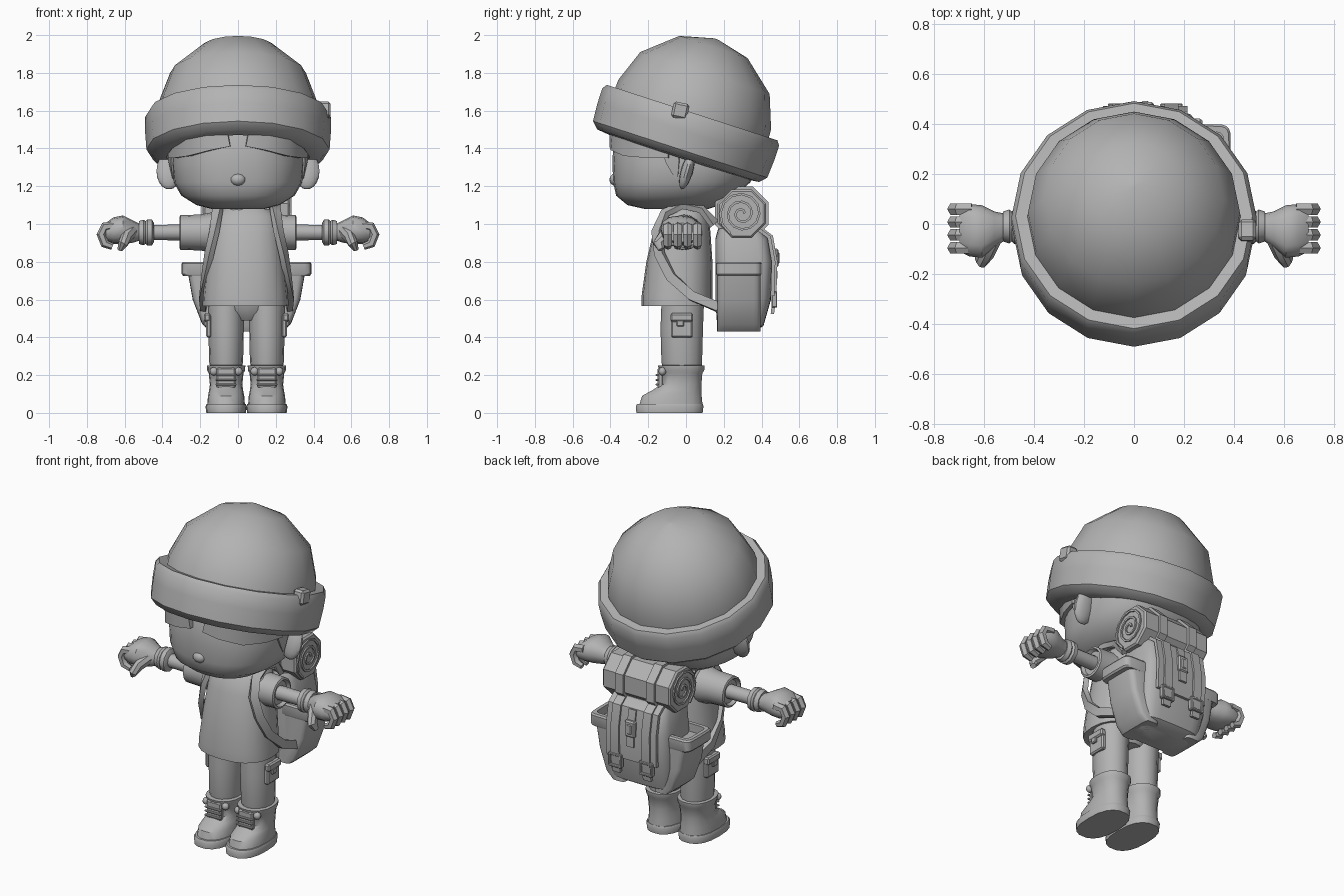
import bpy, bmesh
from math import cos, sin, pi, radians
from mathutils import Matrix, Vector

cube = bpy.data.objects.get("Cube")
if cube:
    bpy.data.objects.remove(cube, do_unlink=True)

grey = bpy.data.materials.new("plain grey")
grey.use_nodes = True
COLOR = (0.45, 0.45, 0.45, 1)
grey.diffuse_color = COLOR
grey.node_tree.nodes["Principled BSDF"].inputs["Base Color"].default_value = COLOR

BODY = 0.045  # torso, legs and pack sit slightly to the left of the head
ROT_X = Matrix.Rotation(pi / 2, 4, 'Y')  # turns a loft from z to x
I = Matrix.Identity(4)


def finish(name, bm, mat=I, angle=40):
    bmesh.ops.transform(bm, matrix=mat, verts=bm.verts)
    bmesh.ops.recalc_face_normals(bm, faces=bm.faces)
    me = bpy.data.meshes.new(name)
    bm.to_mesh(me)
    bm.free()
    me.materials.append(grey)
    ob = bpy.data.objects.new(name, me)
    bpy.context.collection.objects.link(ob)
    bpy.ops.object.select_all(action='DESELECT')
    ob.select_set(True)
    bpy.context.view_layer.objects.active = ob
    bpy.ops.object.shade_smooth_by_angle(angle=radians(angle))
    return ob


def skin(bm, loops, closed=False):
    pairs = list(zip(loops, loops[1:]))
    if closed:
        pairs.append((loops[-1], loops[0]))
    else:
        bm.faces.new(loops[0])
        bm.faces.new(loops[-1])
    for a, b in pairs:
        for i in range(len(a)):
            j = (i + 1) % len(a)
            bm.faces.new((a[i], a[j], b[j], b[i]))


def loft(name, rings, mat=I, n=16, power=2.0, angle=40):
    """Rings are (z, centre x, half width, y from, y to)."""
    bm = bmesh.new()
    loops = []
    for z, cx, rx, y0, y1 in rings:
        loop = []
        for k in range(n):
            c, s = cos(2 * pi * k / n), sin(2 * pi * k / n)
            px = abs(c) ** (2 / power) * (1 if c > 0 else -1)
            py = abs(s) ** (2 / power) * (1 if s > 0 else -1)
            loop.append(bm.verts.new((cx + rx * px, (y0 + y1) / 2 + (y1 - y0) / 2 * py, z)))
        loops.append(loop)
    skin(bm, loops)
    return finish(name, bm, mat, angle)


def turned(name, profile, mat=I, n=16, angle=40):
    return loft(name, [(z, 0, r, -r, r) for r, z in profile], mat, n, angle=angle)


def sweep(name, pts, w, t, normal, mat=I, n=4, scale=None, closed=False):
    """Band or tube along points; w lies across the surface, t along its normal."""
    bm = bmesh.new()
    pts = [Vector(p) for p in pts]
    m = len(pts)
    loops = []
    for i, p in enumerate(pts):
        a = pts[(i - 1) % m] if closed else pts[max(i - 1, 0)]
        b = pts[(i + 1) % m] if closed else pts[min(i + 1, m - 1)]
        tan = (b - a).normalized()
        nor = Vector(normal(p))
        nor = (nor - tan * nor.dot(tan)).normalized()
        side = tan.cross(nor)
        k = scale[i] if scale else 1
        f = 0.7071 if n == 4 else 0.5
        loops.append([bm.verts.new(p + side * w * k * f * cos(2 * pi * (j + .5) / n)
                                   + nor * t * k * f * sin(2 * pi * (j + .5) / n)) for j in range(n)])
    skin(bm, loops, closed)
    return finish(name, bm, mat)


def box(name, loc, size, mat=I, bevel=0.008):
    bm = bmesh.new()
    bmesh.ops.create_cube(bm, size=1, matrix=Matrix.Diagonal((*size, 1)))
    bmesh.ops.bevel(bm, geom=bm.edges[:], offset=bevel, segments=1, affect='EDGES')
    return finish(name, bm, Matrix.Translation(loc) @ mat, 25)


def ball(name, loc, size, mat=I):
    bm = bmesh.new()
    bmesh.ops.create_uvsphere(bm, u_segments=14, v_segments=10, radius=1, matrix=Matrix.Diagonal((*size, 1)))
    return finish(name, bm, Matrix.Translation(loc) @ mat)


# Hat, tilted back
hat = Matrix.Translation((0, 0, 1.49)) @ Matrix.Rotation(radians(-18), 4, 'X')
turned("hat_brim", [(.33, -.11), (.38, -.143), (.45, -.135), (.485, -.1), (.492, 0),
                    (.492, .08), (.475, .105), (.42, .1)], hat)
turned("hat_dome", [(.43, .05), (.425, .15), (.36, .325), (.19, .47), (.01, .515)], hat, angle=60)
box("hat_clip", (.455, -.03, 1.6), (.07, .085, .085), Matrix.Rotation(radians(-12), 4, 'X'), .012)

# Head and face
loft("head", [(1.08, 0, .14, -.22, .12), (1.10, 0, .22, -.31, .18), (1.15, 0, .30, -.37, .26),
              (1.22, 0, .34, -.385, .34), (1.32, 0, .35, -.39, .385), (1.42, 0, .345, -.385, .4),
              (1.5, 0, .33, -.36, .38)], n=28, power=2.4)
ball("nose", (0, -.375, 1.235), (.04, .03, .032))
turned("neck", [(.075, .98), (.075, 1.12)], Matrix.Translation((.01, 0, 0)))

# Shirt
loft("shirt", [(.565, 0, .228, -.235, .14), (.62, 0, .225, -.235, .14), (.8, 0, .207, -.21, .14),
               (.95, 0, .19, -.175, .13), (1.04, 0, .175, -.14, .12), (1.08, 0, .13, -.1, .1)],
     Matrix.Translation((BODY - .005, 0, 0)), 20, 2.4)
turned("collar", [(.09, 1.05), (.095, 1.09), (.08, 1.1), (.075, 1.06)], Matrix.Translation((.01, -.01, 0)))
loft("pelvis", [(.49, BODY, .08, -.08, .07), (.54, BODY, .17, -.12, .09), (.6, BODY, .19, -.13, .1)])


def outward(p):
    return (p.x, p.y, 0)


for s, side in ((1, "left"), (-1, "right")):
    flip = Matrix.Diagonal((s, 1, 1, 1))
    # Hair and ear
    sweep(side + "_fringe", [(.05, -.39, 1.46), (.15, -.38, 1.44), (.26, -.315, 1.41),
                             (.325, -.2, 1.4), (.357, -.09, 1.4)], .1, .03, outward, flip)
    sweep(side + "_sideburn", [(.35, -.09, 1.42), (.355, -.07, 1.33), (.345, -.05, 1.24)],
          .09, .02, outward, flip, scale=[1, .8, .15])
    ball(side + "_ear", (s * .365, .005, 1.28), (.068, .032, .1), Matrix.Rotation(radians(-16), 4, 'X'))

    # Sleeve, arm and glove
    arm = flip @ Matrix.Translation((0, -.01, .955)) @ ROT_X
    turned(side + "_sleeve", [(.11, .12), (.095, .2), (.092, .305), (.08, .31), (.07, .29)], arm)
    turned(side + "_forearm", [(.042, .28), (.04, .47)], arm, 12)
    turned(side + "_cuff", [(.05, .445), (.068, .455), (.07, .48), (.06, .49), (.068, .5), (.06, .525)], arm, 12)
    loft(side + "_palm", [(.51, 0, .04, -.05, .05), (.56, -.005, .06, -.085, .06), (.61, -.015, .075, -.125, .085),
                          (.66, -.01, .07, -.12, .09), (.7, 0, .05, -.1, .08)], arm, 12, 2.4)
    for i in range(4):
        y = .06 - i * .052
        sweep(side + "_finger_%d" % (i + 1),
              [(.65, y, .99), (.705, y, .985), (.724, y, .945), (.705, y, .895), (.665, y, .88)],
              .053, .05, lambda p: (p.x - .66, 0, p.z - .92), flip, 6, [1, 1, 1, .95, .7])
    sweep(side + "_thumb", [(.56, -.06, .96), (.59, -.12, .93), (.61, -.145, .895), (.625, -.13, .865)],
          .07, .06, lambda p: (1, 0, 0), flip, 8, [1, 1, .9, .5])

    # Leg with cargo pocket
    leg = Matrix.Translation((BODY + s * .108, 0, 0)) @ flip
    loft(side + "_trouser_leg", [(.22, 0, .08, -.12, .08), (.27, 0, .09, -.13, .085),
                                 (.45, 0, .094, -.135, .09), (.58, 0, .097, -.13, .095)], leg)
    box(side + "_cargo_pocket", (BODY + s * .2, -.022, .46), (.03, .115, .12))
    box(side + "_pocket_flap", (BODY + s * .208, -.022, .505), (.035, .12, .045))
    box(side + "_pocket_tab", (BODY + s * .212, -.03, .475), (.03, .04, .035), bevel=.005)

    # Boot
    loft(side + "_boot_sole", [(0, 0, .105, -.265, .09), (.035, 0, .109, -.268, .095),
                               (.048, 0, .103, -.26, .09)], leg, 18, 2.5)
    loft(side + "_boot", [(.04, 0, .1, -.25, .09), (.09, 0, .096, -.235, .085), (.12, 0, .09, -.18, .083),
                          (.15, 0, .086, -.135, .083), (.21, 0, .092, -.135, .088),
                          (.225, 0, .1, -.145, .098), (.25, 0, .102, -.15, .1), (.253, 0, .08, -.12, .08)], leg, 18, 2.3)
    box(side + "_boot_tongue", (BODY + s * .108, -.135, .185), (.1, .03, .11))
    for z in (.15, .175, .2):
        box(side + "_lace", (BODY + s * .108, -.153, z), (.11, .015, .01), bevel=.003)
    for x in (-.065, .065):
        ball(side + "_boot_button", (BODY + s * .108 + x, -.125, .22), (.022, .02, .022))

    # Shoulder strap
    sweep(side + "_shoulder_strap",
          [(.14, .15, 1.0), (.145, .08, 1.08), (.15, -.02, 1.1), (.155, -.11, 1.06), (.17, -.155, .96),
           (.198, -.14, .84), (.218, -.08, .72), (.235, .03, .62), (.225, .17, .56)],
          .05, .03, lambda p: (p.x, p.y * .8, max(0, p.z - .98) * 4),
          Matrix.Translation((BODY, 0, 0)) @ flip)

    # Side pocket of the pack, with an open rim
    pack_side = Matrix.Translation((BODY, 0, 0)) @ flip
    outer = [(.43, .19), (.47, .235), (.6, .285), (.74, .31)]
    loft(side + "_pack_pocket", [(z, (x + .1) / 2, (x - .1) / 2, .165, .395) for z, x in outer],
         pack_side, 20, 6)
    loft(side + "_pack_pocket_rim", [(.725, .22, .115, .165, .395), (.735, .22, .123, .16, .4),
                                     (.79, .22, .123, .16, .4), (.8, .22, .116, .168, .393),
                                     (.8, .22, .095, .19, .37), (.75, .22, .095, .19, .37)],
         pack_side, 20, 7, 30)

# Backpack
pack = Matrix.Translation((BODY, 0, 0))
loft("pack_body", [(.43, 0, .17, .18, .36), (.46, 0, .2, .165, .41), (.6, 0, .22, .155, .45),
                   (.8, 0, .213, .155, .46), (.92, 0, .2, .155, .44), (.975, 0, .18, .17, .4)], pack, 24, 4.5)
back_path = [(0, .2, .985), (0, .38, .975), (0, .44, .93), (0, .463, .8), (0, .458, .62)]


def from_core(p):
    return (0, p.y - .27, (p.z - .85) * .7)


sweep("pack_flap", back_path, .34, .02, from_core, pack)

# Bedroll, with a spiral on each end
roll = Matrix.Translation((BODY, .295, 1.055))
turned("bedroll", [(.128, -.23), (.138, -.22), (.138, .22), (.128, .23)],
       roll @ ROT_X @ Matrix.Rotation(pi / 8, 4, 'Z'), 8, 30)
for s in (1, -1):
    spiral = []
    for k in range(33):
        a, r = k * pi / 6, .012 + .0034 * k
        spiral.append((s * .232, r * cos(a), r * sin(a)))
    sweep("bedroll_spiral", spiral, .012, .012, lambda p: (1, 0, 0), roll)

# Pack straps and buckles
for s in (1, -1):
    at = Matrix.Translation((s * .105, .012, .004))
    sweep("pack_strap", back_path + [(0, .445, .52)], .055, .018, from_core, pack @ at)
    ring = [(s * .105, .143 * cos(k * pi / 4 + pi / 8), .143 * sin(k * pi / 4 + pi / 8)) for k in range(8)]
    sweep("bedroll_strap", ring, .055, .022, lambda p: (0, p.y, p.z), roll, closed=True)
    for dx in (-.037, .037):
        box("buckle_side", (BODY + s * .105 + dx, .468, .6), (.016, .03, .08), bevel=.004)
    for dz in (-.035, .035):
        box("buckle_bar", (BODY + s * .105, .468, .6 + dz), (.085, .03, .016), bevel=.004)
sweep("clasp_strap", back_path[2:4] + [(0, .465, .71)], .05, .018, from_core, pack @ Matrix.Translation((0, .01, 0)))
box("clasp", (BODY, .474, .82), (.07, .03, .1))
box("clasp_tongue", (BODY, .484, .82), (.03, .02, .06), bevel=.005)
